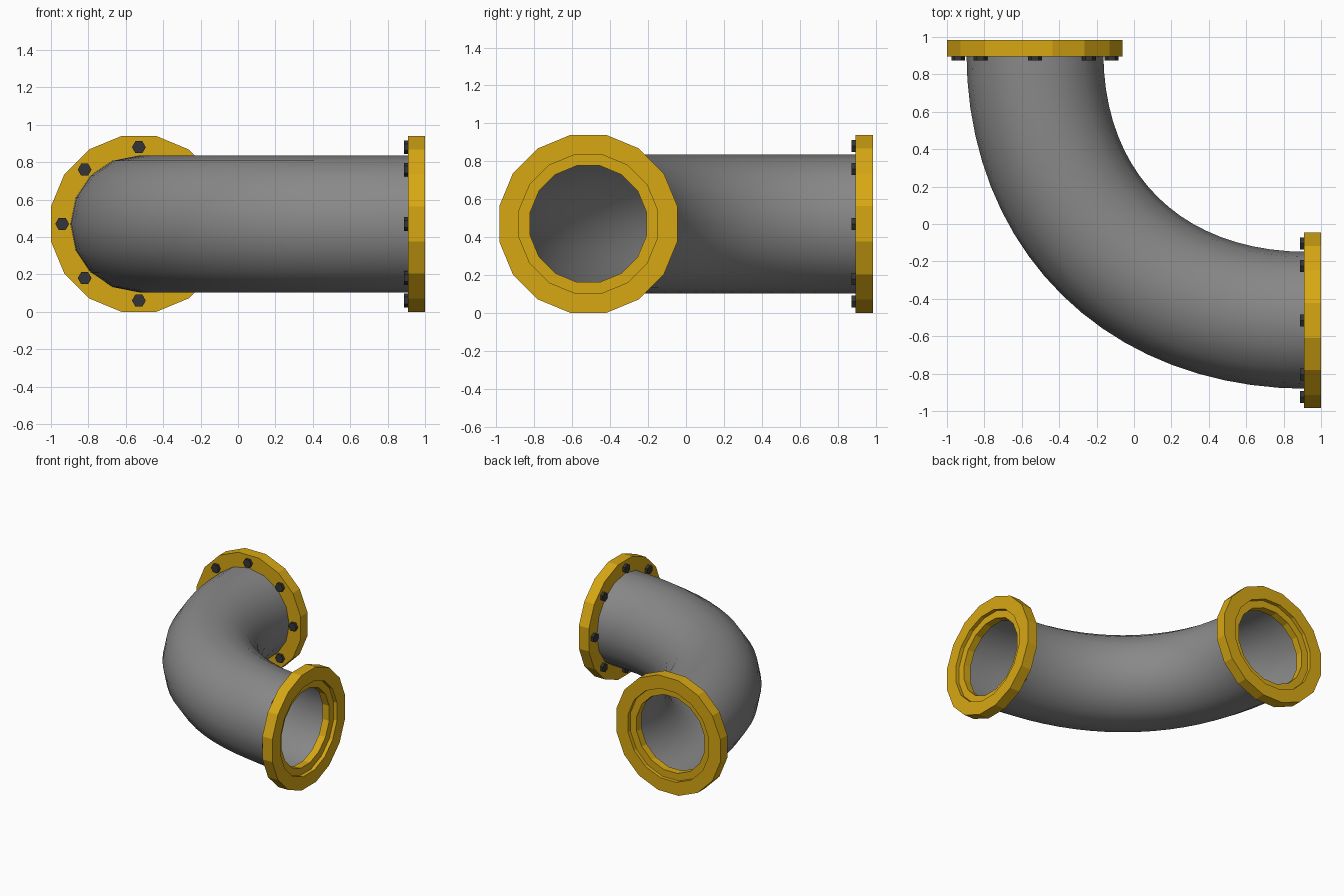
import bpy
import bmesh
from math import sin, cos, tau, pi
from mathutils import Matrix, Vector, geometry

cube = bpy.data.objects.get("Cube")
if cube:
    bpy.data.objects.remove(cube)

SIDES = 16
MID_Z = 0.47


def make_material(name, color):
    mat = bpy.data.materials.new(name)
    mat.use_nodes = True
    mat.diffuse_color = (*color, 1)
    bsdf = mat.node_tree.nodes["Principled BSDF"]
    bsdf.inputs["Base Color"].default_value = (*color, 1)
    return mat


yellow = make_material("flange yellow", (0.68, 0.39, 0.007))
grey = make_material("pipe grey", (0.25, 0.25, 0.25))
dark = make_material("bolt dark grey", (0.035, 0.035, 0.038))


def finish(bm, name, mat, matrix=Matrix()):
    bmesh.ops.recalc_face_normals(bm, faces=bm.faces)
    mesh = bpy.data.meshes.new(name)
    bm.to_mesh(mesh)
    bm.free()
    mesh.materials.append(mat)
    obj = bpy.data.objects.new(name, mesh)
    bpy.context.collection.objects.link(obj)
    obj.matrix_world = matrix
    return obj


def bridge(bm, a, b):
    for i in range(len(a)):
        j = (i + 1) % len(a)
        bm.faces.new((a[i], a[j], b[j], b[i]))


def build_flange(name, matrix):
    # Stepped ring, outward axis is local z
    profile = [(0.479, -0.09), (0.479, 0), (0.372, 0), (0.372, -0.03),
               (0.313, -0.03), (0.313, -0.09)]
    bm = bmesh.new()
    rings = []
    for r, z in profile:
        angles = [tau * (i + 0.5) / SIDES for i in range(SIDES)]
        rings.append([bm.verts.new((r * cos(a), r * sin(a), z)) for a in angles])
    for k, ring in enumerate(rings):
        bridge(bm, ring, rings[(k + 1) % len(rings)])
    finish(bm, name + "_flange", yellow, matrix)

    # Eight hex bolt heads on the inner face
    bm = bmesh.new()
    for i in range(8):
        a = tau * i / 8
        place = Matrix.Translation((0.41 * cos(a), 0.41 * sin(a), -0.095))
        bmesh.ops.create_cone(bm, cap_ends=True, segments=6, radius1=0.037,
                              radius2=0.037, depth=0.034,
                              matrix=place @ Matrix.Rotation(pi / 6, 4, 'Z'))
    finish(bm, name + "_bolts", dark, matrix)


build_flange("right_end", Matrix.Translation((1, -0.515, MID_Z)) @ Matrix.Rotation(pi / 2, 4, 'Y'))
build_flange("back_end", Matrix.Translation((-0.53, 0.985, MID_Z)) @ Matrix.Rotation(-pi / 2, 4, 'X'))

# Quarter-turn pipe swept along a bend
start, end = Vector((-0.53, 0.92, MID_Z)), Vector((0.93, -0.515, MID_Z))
corner = Vector((start.x, end.y, MID_Z))
path = geometry.interpolate_bezier(start, start.lerp(corner, 0.598),
                                   end.lerp(corner, 0.598), end, 21)
up = Vector((0, 0, 1))
bm = bmesh.new()
previous = None
for i, p in enumerate(path):
    if i == 0:
        tangent = Vector((0, -1, 0))
    elif i == len(path) - 1:
        tangent = Vector((1, 0, 0))
    else:
        tangent = (path[i + 1] - path[i - 1]).normalized()
    side = tangent.cross(up)
    ring = [bm.verts.new(p + 0.366 * (side * cos(tau * k / SIDES) + up * sin(tau * k / SIDES)))
            for k in range(SIDES)]
    if previous:
        bridge(bm, previous, ring)
    previous = ring
pipe = finish(bm, "elbow_pipe", grey)

bpy.ops.object.select_all(action='DESELECT')
pipe.select_set(True)
bpy.context.view_layer.objects.active = pipe
bpy.ops.object.shade_smooth_by_angle()
